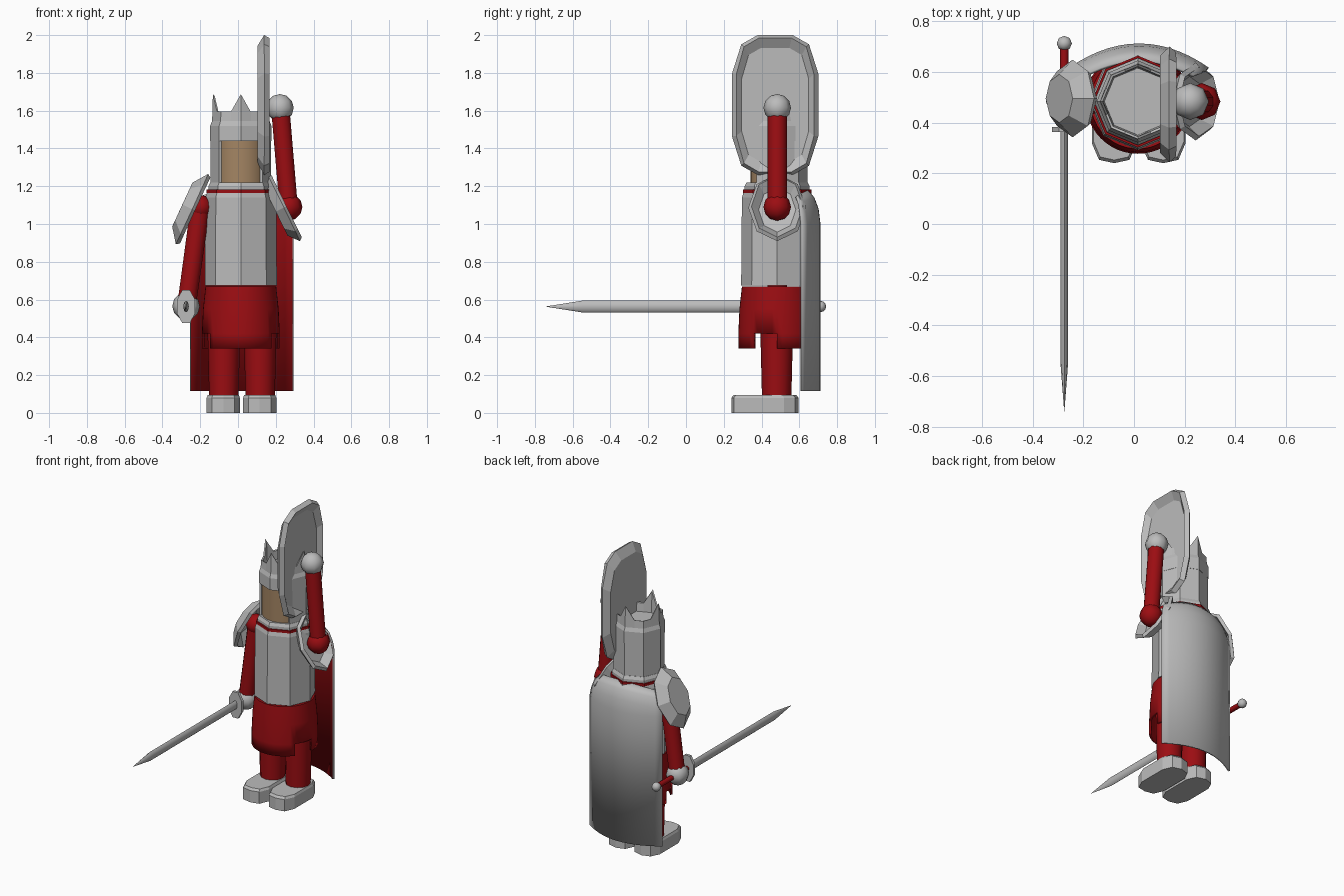
import bpy, bmesh, math
from mathutils import Vector as V

if "Cube" in bpy.data.objects:
    bpy.data.objects.remove(bpy.data.objects["Cube"])

CX, CY = 0.015, 0.483          # body axis
X, Y, Z = V((1, 0, 0)), V((0, 1, 0)), V((0, 0, 1))


def material(name, rgb):
    m = bpy.data.materials.new(name)
    m.diffuse_color = (*rgb, 1)
    m.use_nodes = True
    m.node_tree.nodes["Principled BSDF"].inputs["Base Color"].default_value = m.diffuse_color
    return m


STEEL = material("steel_grey", (0.50, 0.50, 0.50))
RED = material("deep_red", (0.33, 0.004, 0.006))
SKIN = material("tan_skin", (0.37, 0.235, 0.125))


def add(name, bm, mats, smooth=None):
    bmesh.ops.recalc_face_normals(bm, faces=bm.faces)
    me = bpy.data.meshes.new(name)
    bm.to_mesh(me)
    bm.free()
    ob = bpy.data.objects.new(name, me)
    bpy.context.collection.objects.link(ob)
    for m in mats:
        me.materials.append(m)
    if smooth:
        bpy.ops.object.select_all(action='DESELECT')
        ob.select_set(True)
        bpy.context.view_layer.objects.active = ob
        bpy.ops.object.shade_smooth_by_angle(angle=math.radians(smooth))
    return ob


def ring(c, u, v, n, phase=0.0):
    return [V(c) + u * math.cos(2 * math.pi * i / n + phase)
            + v * math.sin(2 * math.pi * i / n + phase) for i in range(n)]


def loft(name, rings, mat, smooth=None, caps=(True, True)):
    bm = bmesh.new()
    rs = [[bm.verts.new(p) for p in r] for r in rings]
    n = len(rs[0])
    for a, b in zip(rs, rs[1:]):
        for i in range(n):
            j = (i + 1) % n
            bm.faces.new((a[i], a[j], b[j], b[i]))
    for use, r in zip(caps, (rs[0], rs[-1])):
        if use:
            bm.faces.new(r)
    return add(name, bm, [mat], smooth)


def column(name, x, y, levels, n, mat, smooth=None):
    """Upright solid from (z, radius) levels."""
    return loft(name, [ring((x, y, z), X * r, Y * r, n) for z, r in levels], mat, smooth)


def tube(name, a, b, ra, rb, mat, n=10):
    a, b = V(a), V(b)
    d = (b - a).normalized()
    u = Y if abs(d.y) < 0.9 else X
    v = d.cross(u).normalized()
    return loft(name, [ring(a, u * ra, v * ra, n), ring(b, u * rb, v * rb, n)], mat, 50)


def ball(name, c, r, mat, seg=8):
    bm = bmesh.new()
    bmesh.ops.create_uvsphere(bm, u_segments=seg, v_segments=6, radius=r)
    bmesh.ops.translate(bm, vec=V(c), verts=bm.verts)
    return add(name, bm, [mat], 60)


def dish(name, c, u, v, push, outline, inset, thick):
    """Plate with a sloping rim around a raised centre."""
    c = V(c)
    bm = bmesh.new()
    rim = [bm.verts.new(c + u * a + v * b) for a, b in outline]
    mid = [bm.verts.new(c + push + (u * a + v * b) * inset) for a, b in outline]
    n = len(rim)
    for i in range(n):
        j = (i + 1) % n
        bm.faces.new((rim[i], rim[j], mid[j], mid[i]))
    bm.faces.new(mid)
    ob = add(name, bm, [STEEL])
    s = ob.modifiers.new("thickness", 'SOLIDIFY')
    s.thickness, s.offset, s.use_even_offset = thick, 0, True
    return ob


# Feet and legs
for side, fx, lx in (("left", -0.078, -0.075), ("right", 0.115, 0.117)):
    foot = [(-0.088, -0.10), (-0.06, -0.165), (0.0, -0.178), (0.06, -0.165), (0.088, -0.10),
            (0.088, 0.10), (0.06, 0.16), (0.0, 0.178), (-0.06, 0.16), (-0.088, 0.10)]
    loft(side + "_foot", [[V((fx + a * s, 0.418 + b * s, z)) for a, b in foot]
                          for z, s in ((0, 1), (0.08, 1), (0.095, 0.93))], STEEL)
    column(side + "_leg", lx, 0.48, [(0.09, 0.078), (0.5, 0.088)], 12, RED, 50)

# Skirt with side slits between the front and back flaps
bm = bmesh.new()
N = 48
rows = []
for z, r in ((0.67, 0.187), (0.55, 0.2), (0.42, 0.206), (0.34, 0.206)):
    rows.append([bm.verts.new(p) for p in ring((CX, CY, z), X * r, Y * r, N)])
for k in range(3):
    for i in range(N):
        j = (i + 1) % N
        a = (rows[0][i].co + rows[0][j].co) / 2
        if k == 2 and -0.12 < a.y - CY < 0.0:
            continue
        bm.faces.new((rows[k][i], rows[k][j], rows[k + 1][j], rows[k + 1][i]))
bm.faces.new(rows[0])
bmesh.ops.delete(bm, geom=[v for v in bm.verts if not v.link_faces], context='VERTS')
skirt = add("skirt", bm, [RED], 40)
s = skirt.modifiers.new("thickness", 'SOLIDIFY')
s.thickness, s.offset = 0.015, -1

# Breastplate and tunic collar
column("breastplate", CX, CY, [(0.675, 0.191), (1.14, 0.187), (1.17, 0.178)], 8, STEEL)
column("tunic_collar", CX, CY, [(1.165, 0.181), (1.182, 0.181)], 8, RED)

# Head, neck ring and open-faced helmet
column("face", CX, CY, [(1.18, 0.142), (1.46, 0.142)], 20, SKIN, 50)
column("helmet_neck_ring", CX, CY, [(1.18, 0.172), (1.20, 0.172), (1.22, 0.162)], 8, STEEL)
bm = bmesh.new()
low, high = ([bm.verts.new(p) for p in ring((CX, CY, z), X * 0.153, Y * 0.153, 8)]
             for z in (1.19, 1.46))
for i in (0, 1, 2, 3, 4, 7):           # the two front panels stay open
    j = (i + 1) % 8
    bm.faces.new((low[i], low[j], high[j], high[i]))
bmesh.ops.delete(bm, geom=[v for v in bm.verts if not v.link_faces], context='VERTS')
shell = add("helmet_shell", bm, [STEEL])
s = shell.modifiers.new("thickness", 'SOLIDIFY')
s.thickness, s.offset = 0.014, 0


def crown_ring(z, r, spike=0.0):
    pts = ring((CX, CY, z), X * r, Y * r, 16)
    for i, p in enumerate(pts):
        if i % 2:                      # midpoints lie on the octagon sides
            k = math.cos(math.pi / 8)
            p.x, p.y = CX + (p.x - CX) * k, CY + (p.y - CY) * k
        if i % 4 == 0:
            p.z += spike
    return pts


loft("helmet_crown", [crown_ring(1.44, 0.162), crown_ring(1.52, 0.162), crown_ring(1.545, 0.152),
                      crown_ring(1.595, 0.148, 0.092), crown_ring(1.592, 0.138, 0.085),
                      crown_ring(1.535, 0.132)], STEEL)

# Shoulder plates: left domes outward, right is a flared dish
oct_pts = [(math.cos(math.pi * i / 4), math.sin(math.pi * i / 4)) for i in range(8)]
dish("left_shoulder_plate", (-0.235, 0.495, 1.075), V((-0.083, 0, -0.18)), Y * 0.145,
     V((-0.91, 0, 0.42)) * 0.055, oct_pts, 0.62, 0.022)
dish("right_shoulder_plate", (0.25, 0.483, 1.09), V((0.083, 0, -0.17)), Y * 0.145,
     V((-0.9, 0, -0.44)) * 0.045, oct_pts, 0.72, 0.022)

# Arms and hands
ball("left_shoulder", (-0.2, CY, 1.09), 0.065, RED)
tube("left_arm", (-0.2, CY, 1.09), (-0.268, CY, 0.6), 0.054, 0.052, RED)
ball("left_hand", (-0.275, CY, 0.565), 0.073, STEEL)
ball("right_shoulder", (0.268, CY, 1.09), 0.073, RED)
tube("right_arm", (0.268, CY, 1.09), (0.225, CY, 1.6), 0.051, 0.051, RED)
ball("right_hand", (0.222, CY, 1.615), 0.073, STEEL)

# Sword
SX, SZ = -0.275, 0.563
loft("sword_blade", [ring((SX, y, SZ), X * 0.015 * k, Z * 0.031 * k, 8)
                     for y, k in ((0.38, 1), (-0.55, 1), (-0.74, 0.03))], STEEL, 50)
loft("sword_guard", [ring((SX, y, SZ), X * 0.052, Z * 0.095, 8, math.pi / 8)
                     for y in (0.363, 0.382)], STEEL)
tube("sword_grip", (SX, 0.38, SZ), (SX, 0.7, SZ), 0.017, 0.017, RED, 8)
ball("sword_pommel", (SX, 0.712, SZ), 0.03, STEEL)

# Shield
quarter = [(0.217, 0.165), (0.172, 0.315), (0.09, 0.362)]
half = quarter + [(-a, b) for a, b in reversed(quarter)]
dish("shield", (0.153, 0.472, 1.63), Y, Z, X * -0.033,
     half + [(-a, -b) for a, b in half], 0.85, 0.034)

# Cape: steel outside, red lining
bm = bmesh.new()
M = 14
rows = []
for z, width, back in ((0.115, 0.275, 0.712), (1.0, 0.275, 0.712), (1.08, 0.268, 0.702),
                       (1.14, 0.25, 0.68), (1.18, 0.215, 0.645)):
    row = []
    for i in range(M + 1):
        t = 2 * i / M - 1
        drop = 0.03 * t * t if z > 1.05 else 0
        y = back - 0.095 * t * t * (width / 0.275) ** 2
        row.append(bm.verts.new((0.02 + t * width, y, z - drop)))
    rows.append(row)
for a, b in zip(rows, rows[1:]):
    for i in range(M):
        bm.faces.new((a[i + 1], a[i], b[i], b[i + 1]))
cape = add("cape", bm, [STEEL, RED], 40)
if cape.data.polygons[0].normal.y < 0:
    cape.data.flip_normals()
s = cape.modifiers.new("lining", 'SOLIDIFY')
s.thickness, s.offset, s.material_offset = 0.012, -1, 1
